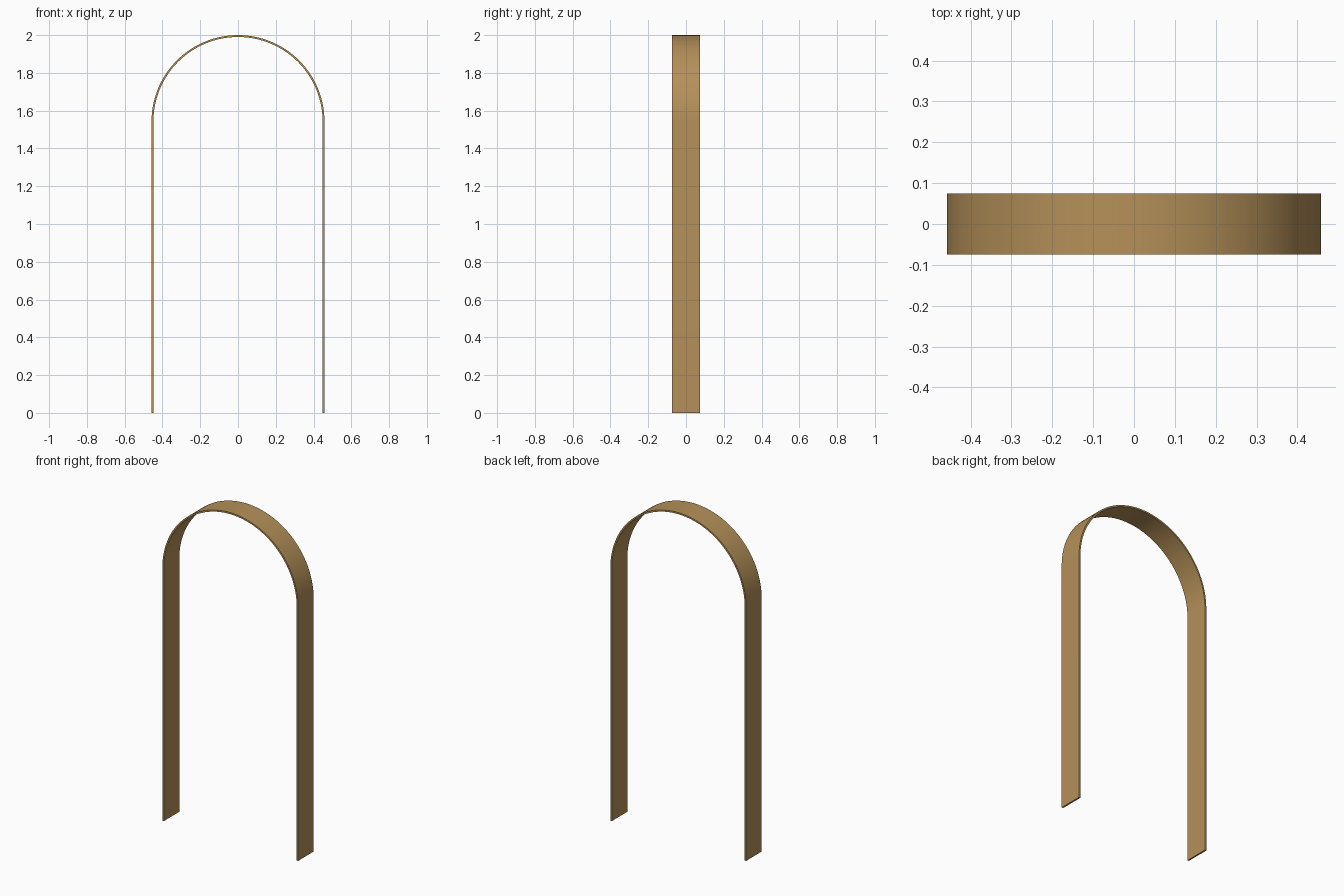
import bpy, bmesh, math

if "Cube" in bpy.data.objects:
    bpy.data.objects.remove(bpy.data.objects["Cube"])

R, T, W, H = 0.458, 0.01, 0.149, 2.0   # outer radius, thickness, depth, height
SEGS = 64
spring = H - R

# Centre path of the band: left foot, half circle, right foot
def outline(r):
    pts = [(-r, 0.0)]
    for i in range(SEGS + 1):
        a = math.pi * (1 - i / SEGS)
        pts.append((r * math.cos(a), spring + r * math.sin(a)))
    return pts + [(r, 0.0)]

# Closed band section swept through the depth
bm = bmesh.new()
rings = []
for (xo, zo), (xi, zi) in zip(outline(R), outline(R - T)):
    rings.append([bm.verts.new(c) for c in (
        (xo, -W / 2, zo), (xo, W / 2, zo), (xi, W / 2, zi), (xi, -W / 2, zi))])
for a, b in zip(rings, rings[1:]):
    for k in range(4):
        n = (k + 1) % 4
        bm.faces.new((a[k], a[n], b[n], b[k]))
bm.faces.new(rings[0])
bm.faces.new(rings[-1][::-1])
bmesh.ops.recalc_face_normals(bm, faces=bm.faces)
mesh = bpy.data.meshes.new("arch_band")
bm.to_mesh(mesh)
bm.free()

arch = bpy.data.objects.new("arch_band", mesh)
bpy.context.collection.objects.link(arch)
bpy.context.view_layer.objects.active = arch
arch.select_set(True)
bpy.ops.object.shade_smooth_by_angle(angle=math.radians(30))

# Tan wood colour
mat = bpy.data.materials.new("tan_wood")
mat.diffuse_color = (0.46, 0.28, 0.10, 1)
mat.use_nodes = True
mat.node_tree.nodes["Principled BSDF"].inputs["Base Color"].default_value = mat.diffuse_color
mesh.materials.append(mat)
